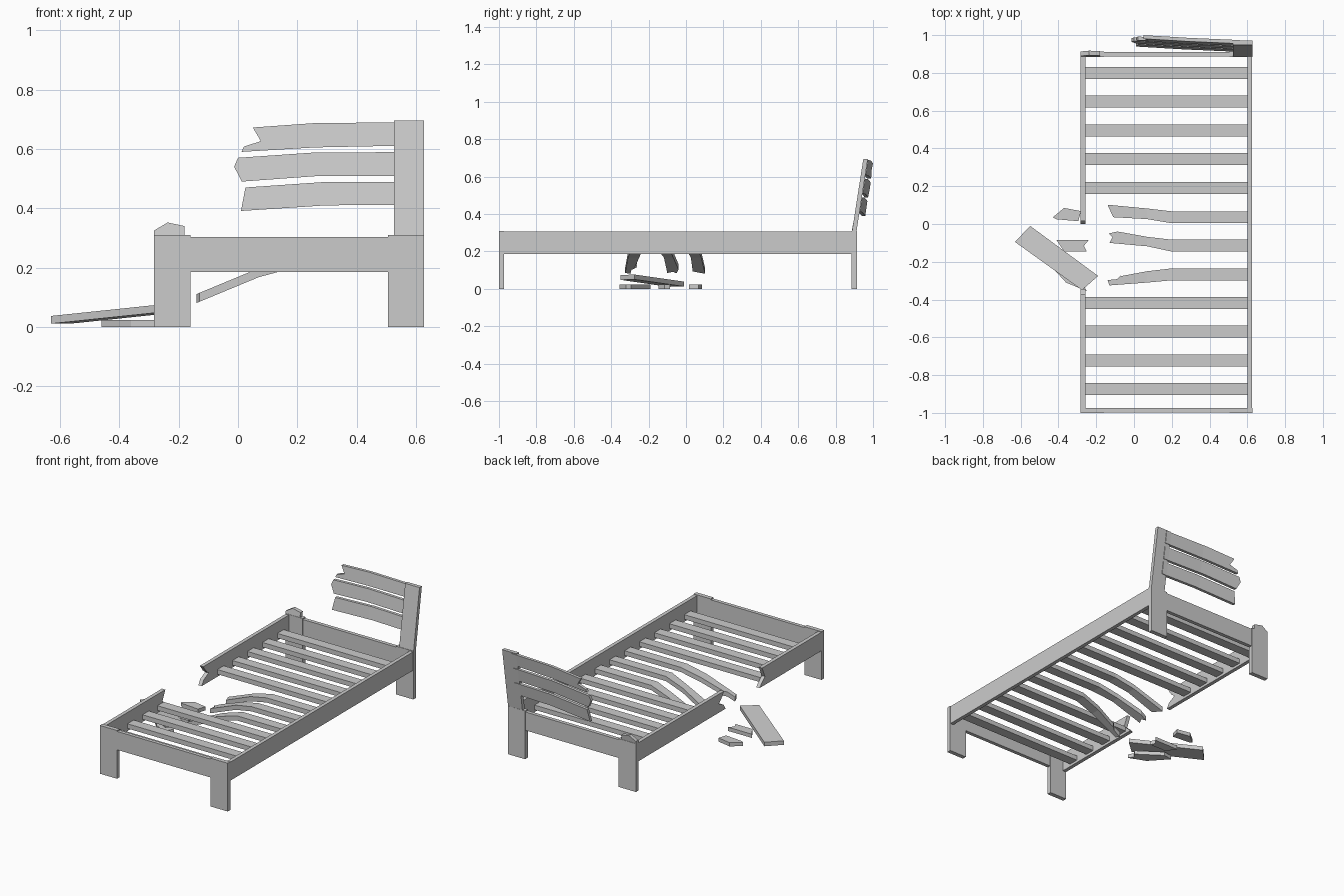
import bpy, bmesh
from mathutils import Vector

AXES = {'x': lambda u, v, w: (w, u, v),   # profile in y,z
        'y': lambda u, v, w: (u, w, v),   # profile in x,z
        'z': lambda u, v, w: (u, v, w)}   # profile in x,y


def prism(name, pts, axis, a, b, cuts=(), warp=None):
    """Extrude a profile along an axis, cut it at given x values, then warp it."""
    bm = bmesh.new()
    to = AXES[axis]
    lo = [bm.verts.new(to(u, v, a)) for u, v in pts]
    hi = [bm.verts.new(to(u, v, b)) for u, v in pts]
    n = len(pts)
    bm.faces.new(lo)
    bm.faces.new(hi)
    for i in range(n):
        j = (i + 1) % n
        bm.faces.new((lo[i], lo[j], hi[j], hi[i]))
    for c in cuts:
        bmesh.ops.bisect_plane(bm, geom=bm.verts[:] + bm.edges[:] + bm.faces[:],
                               plane_co=(c, 0, 0), plane_no=(1, 0, 0), dist=1e-4)
    if warp:
        for v in bm.verts:
            v.co = Vector(warp(*v.co))
    bmesh.ops.recalc_face_normals(bm, faces=bm.faces[:])
    me = bpy.data.meshes.new(name)
    bm.to_mesh(me)
    bm.free()
    ob = bpy.data.objects.new(name, me)
    bpy.context.collection.objects.link(ob)
    return ob


def box(name, x0, x1, y0, y1, z0, z1):
    return prism(name, [(x0, y0), (x1, y0), (x1, y1), (x0, y1)], 'z', z0, z1)


# legs and end rails
for end, y0, y1 in (("foot", -1.0, -0.973), ("head", 0.885, 0.913)):
    box(end + "_leg_left", -0.283, -0.16, y0, y1, 0, 0.31)
    box(end + "_leg_right", 0.505, 0.627, y0, y1, 0, 0.31)
    box(end + "_rail", -0.16, 0.505, y0 + 0.002, y1 - 0.002, 0.185, 0.303)

# side rails, the left one snapped in the middle
box("side_rail_right", 0.602, 0.626, -0.973, 0.885, 0.187, 0.306)
prism("side_rail_left_front", [(-0.973, 0.187), (-0.345, 0.187), (-0.365, 0.21), (-0.40, 0.24),
                               (-0.37, 0.306), (-0.973, 0.306)], 'x', -0.282, -0.258)
prism("side_rail_left_back", [(0.885, 0.187), (0.0, 0.187), (0.02, 0.22), (0.07, 0.245),
                              (0.045, 0.265), (0.015, 0.306), (0.885, 0.306)], 'x', -0.282, -0.258)

# whole bed slats
ZB, ZT = 0.203, 0.233
for i in range(12):
    if i in (5, 6, 7):
        continue
    y = 0.80 - 0.1522 * i
    box(f"bed_slat_{i + 1}", -0.258, 0.602, y - 0.032, y + 0.032, ZB, ZT)


# snapped bed slats that sag to the left
def sag(x, y, z):
    if x < 0.07:
        return x, y, z - 0.035 - (0.07 - x) * 0.415
    return x, y, z - max(0, 0.2 - x) * 0.27


broken = [
    [(0.602, 0.067), (0.2, 0.067), (0.07, 0.082), (-0.14, 0.102), (-0.11, 0.036), (0.07, 0.026),
     (0.2, 0.004), (0.602, 0.004)],
    [(0.602, -0.083), (0.2, -0.083), (0.07, -0.068), (-0.087, -0.04), (-0.135, -0.05),
     (-0.115, -0.07), (-0.13, -0.1), (0.07, -0.118), (0.2, -0.146), (0.602, -0.146)],
    [(0.602, -0.235), (0.2, -0.235), (0.07, -0.25), (-0.075, -0.277), (-0.055, -0.262),
     (-0.09, -0.292), (-0.14, -0.297), (-0.13, -0.325), (0.07, -0.31), (0.2, -0.298),
     (0.602, -0.298)]]
for i, pts in enumerate(broken):
    prism(f"broken_bed_slat_{i + 1}", pts, 'z', ZB, ZT, (0.2, 0.07), sag)


# headboard, leaning back, slats bowing further back at the broken end
def lean(x, y, z):
    return x, y + (z - 0.31) * 0.156, z


def bow(x, y, z):
    d = max(0, 0.525 - x)
    return lean(x, y + 0.045 * d + 0.025 * max(0, 0.28 - x), z)


prism("headboard_post", [(0.525, 0.31), (0.627, 0.31), (0.627, 0.695), (0.525, 0.695)],
      'y', 0.888, 0.912, warp=lean)
prism("broken_headboard_post", [(-0.283, 0.305), (-0.18, 0.305), (-0.18, 0.34), (-0.237, 0.352),
                                (-0.283, 0.325)], 'y', 0.887, 0.911, warp=lean)
head_slats = [
    [(0.56, 0.69), (0.525, 0.689), (0.26, 0.687), (0.05, 0.672), (0.077, 0.626), (0.02, 0.608),
     (0.012, 0.59), (0.26, 0.605), (0.56, 0.611)],
    [(0.56, 0.589), (0.26, 0.588), (0.0, 0.57), (-0.013, 0.54), (0.013, 0.49), (0.26, 0.508),
     (0.56, 0.509)],
    [(0.56, 0.489), (0.3, 0.489), (0.025, 0.47), (0.01, 0.391), (0.3, 0.41), (0.56, 0.411)]]
for i, pts in enumerate(head_slats):
    prism(f"headboard_slat_{i + 1}", pts, 'y', 0.897, 0.916, (0.525, 0.28), bow)

# fallen rail piece, propped up on a slat fragment
prism("fallen_rail", [(-0.63, -0.095), (-0.55, -0.01), (-0.19, -0.275), (-0.275, -0.35)],
      'z', 0.012, 0.038,
      warp=lambda x, y, z: (x, y, z + 0.085 * ((x + 0.59) * 0.82 - (y + 0.052) * 0.57)))

# slat fragments on the floor
fragments = [
    [(-0.43, 0.035), (-0.37, 0.085), (-0.28, 0.068), (-0.295, 0.015), (-0.41, 0.025)],
    [(-0.41, -0.085), (-0.24, -0.085), (-0.265, -0.115), (-0.25, -0.146), (-0.37, -0.146)],
    [(-0.46, -0.2), (-0.36, -0.31), (-0.25, -0.355), (-0.27, -0.32), (-0.25, -0.295),
     (-0.4, -0.19)]]
for i, pts in enumerate(fragments):
    prism(f"slat_fragment_{i + 1}", pts, 'z', 0, 0.024)
